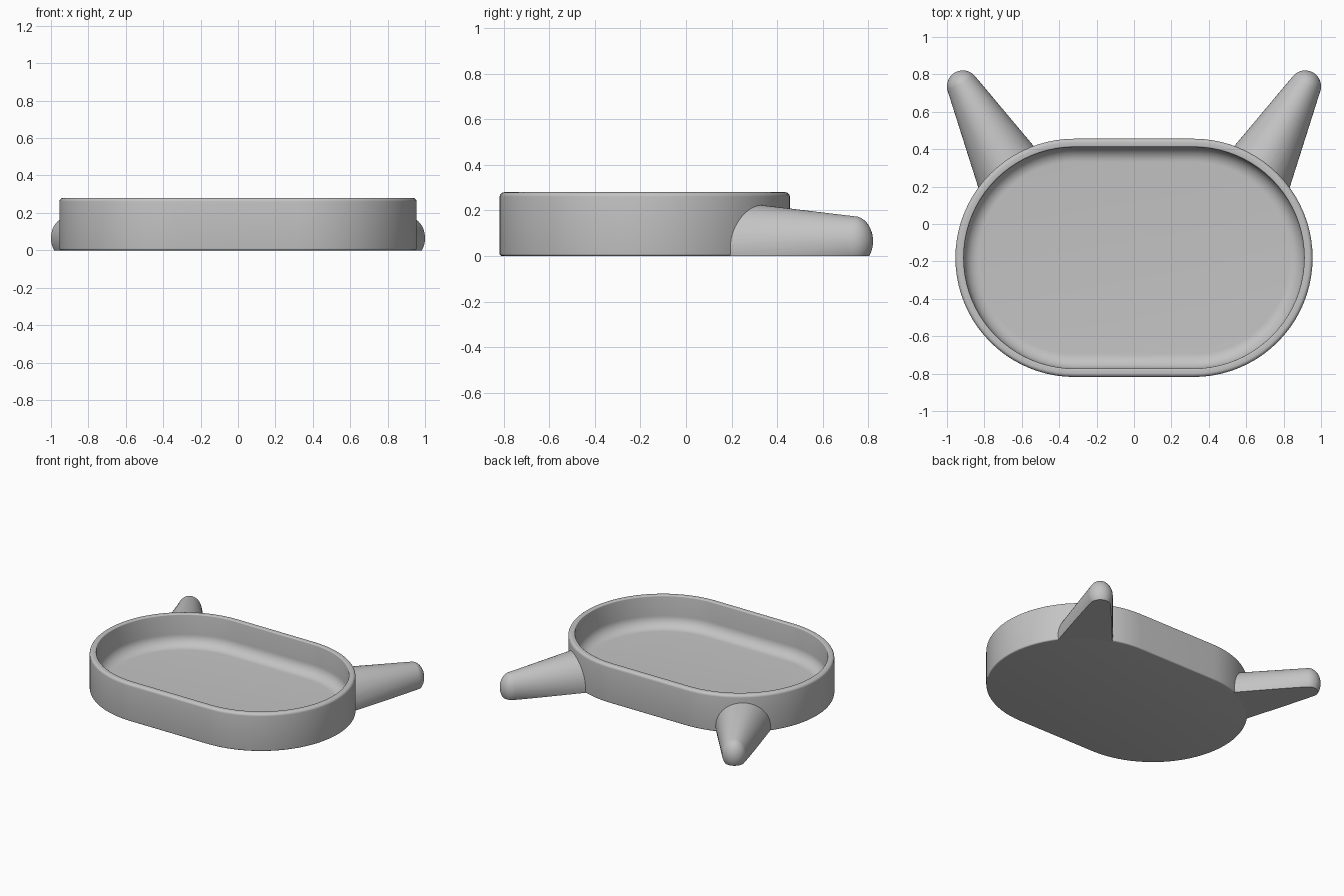
import bpy, bmesh
from math import sin, cos, tan, pi, radians
from mathutils import Vector

if "Cube" in bpy.data.objects:
    bpy.data.objects.remove(bpy.data.objects["Cube"], do_unlink=True)

grey = bpy.data.materials.new("plain grey")
grey.use_nodes = True
COLOUR = (0.55, 0.55, 0.55, 1)
grey.diffuse_color = COLOUR
grey.node_tree.nodes["Principled BSDF"].inputs["Base Color"].default_value = COLOUR

RADIUS, HALF_STRAIGHT, CENTRE_Y = 0.637, 0.318, -0.181
ARC_STEPS = 40


def loft(name, loops):
    """Skin a list of closed loops and cap both ends."""
    bm = bmesh.new()
    rings = [[bm.verts.new(p) for p in loop] for loop in loops]
    n = len(rings[0])
    for a, b in zip(rings, rings[1:]):
        for i in range(n):
            j = (i + 1) % n
            bm.faces.new((a[i], a[j], b[j], b[i]))
    bm.faces.new(rings[0][::-1])
    bm.faces.new(rings[-1])
    bmesh.ops.recalc_face_normals(bm, faces=bm.faces)
    mesh = bpy.data.meshes.new(name)
    bm.to_mesh(mesh)
    bm.free()
    obj = bpy.data.objects.new(name, mesh)
    bpy.context.collection.objects.link(obj)
    mesh.materials.append(grey)
    return obj


def activate(obj):
    bpy.ops.object.select_all(action="DESELECT")
    obj.select_set(True)
    bpy.context.view_layer.objects.active = obj


def smooth(obj):
    activate(obj)
    bpy.ops.object.shade_smooth_by_angle(angle=radians(30))


def stadium(inset, z):
    """Rounded oblong outline, shrunk by inset."""
    pts = []
    for side in (1, -1):
        for i in range(ARC_STEPS + 1):
            a = -pi / 2 + pi * i / ARC_STEPS
            r = RADIUS - inset
            pts.append((side * (HALF_STRAIGHT + r * cos(a)),
                        CENTRE_Y + side * r * sin(a), z))
    return pts


def arc(cx, cz, r, start, end, steps=6):
    """Profile fillet as (inset, z) points, angles in degrees."""
    angles = [radians(start + (end - start) * i / steps) for i in range(steps + 1)]
    return [(cx + r * cos(a), cz + r * sin(a)) for a in angles]


# Tray: wall section swept round the outline, ending at the floor
profile = (arc(0.01, 0.01, 0.01, 270, 180, 4)
           + arc(0.02, 0.26, 0.02, 180, 90)
           + arc(0.037, 0.272, 0.008, 90, 0, 4)
           + arc(0.125, 0.13, 0.08, 180, 270, 10))
smooth(loft("tray", [stadium(d, z) for d, z in profile]))


# Horns: tapered, round-tipped, flat underneath, ending inside the tray wall
def horn(name, side):
    tip_r, half_angle, length, sides = 0.085, radians(11.2), 0.6, 64
    heading = radians(28.8)
    axis = Vector((sin(heading), cos(heading), 0))
    across = Vector((axis.y, -axis.x, 0))
    tip = Vector((0.915, 0.736, 0))

    # each ring: distance along axis, half width, half height, centre height
    rings = [(-length, tip_r / cos(half_angle) + length * tan(half_angle), 0.208, 0.03)]
    for i in range(13):
        a = half_angle + (radians(88) - half_angle) * i / 12
        rings.append((tip_r * sin(a), tip_r * cos(a), 0.11 * cos(a), 0.065))
    loops = []
    for along, width, height, z in rings:
        loop = []
        for k in range(sides):
            t = 2 * pi * k / sides
            p = tip + axis * along + across * (width * cos(t))
            loop.append((side * p.x, p.y, z + height * sin(t)))
        loops.append(loop)
    obj = loft(name, loops)

    # flat underside
    bm = bmesh.new()
    bm.from_mesh(obj.data)
    bmesh.ops.bisect_plane(bm, geom=bm.verts[:] + bm.edges[:] + bm.faces[:],
                           plane_co=(0, 0, 0), plane_no=(0, 0, 1), clear_inner=True)
    bmesh.ops.holes_fill(bm, edges=[e for e in bm.edges if e.is_boundary], sides=0)
    bmesh.ops.recalc_face_normals(bm, faces=bm.faces)
    bm.to_mesh(obj.data)
    bm.free()

    # keep the root out of the tray cavity
    cutter = loft("horn_cutter", [stadium(0.022, -0.1), stadium(0.022, 0.4)])
    cutter.hide_render = True
    mod = obj.modifiers.new("trim", "BOOLEAN")
    mod.operation = "DIFFERENCE"
    mod.solver = "EXACT"
    mod.object = cutter
    activate(obj)
    bpy.ops.object.modifier_apply(modifier=mod.name)
    bpy.data.objects.remove(cutter, do_unlink=True)
    smooth(obj)


horn("left_horn", 1)
horn("right_horn", -1)
